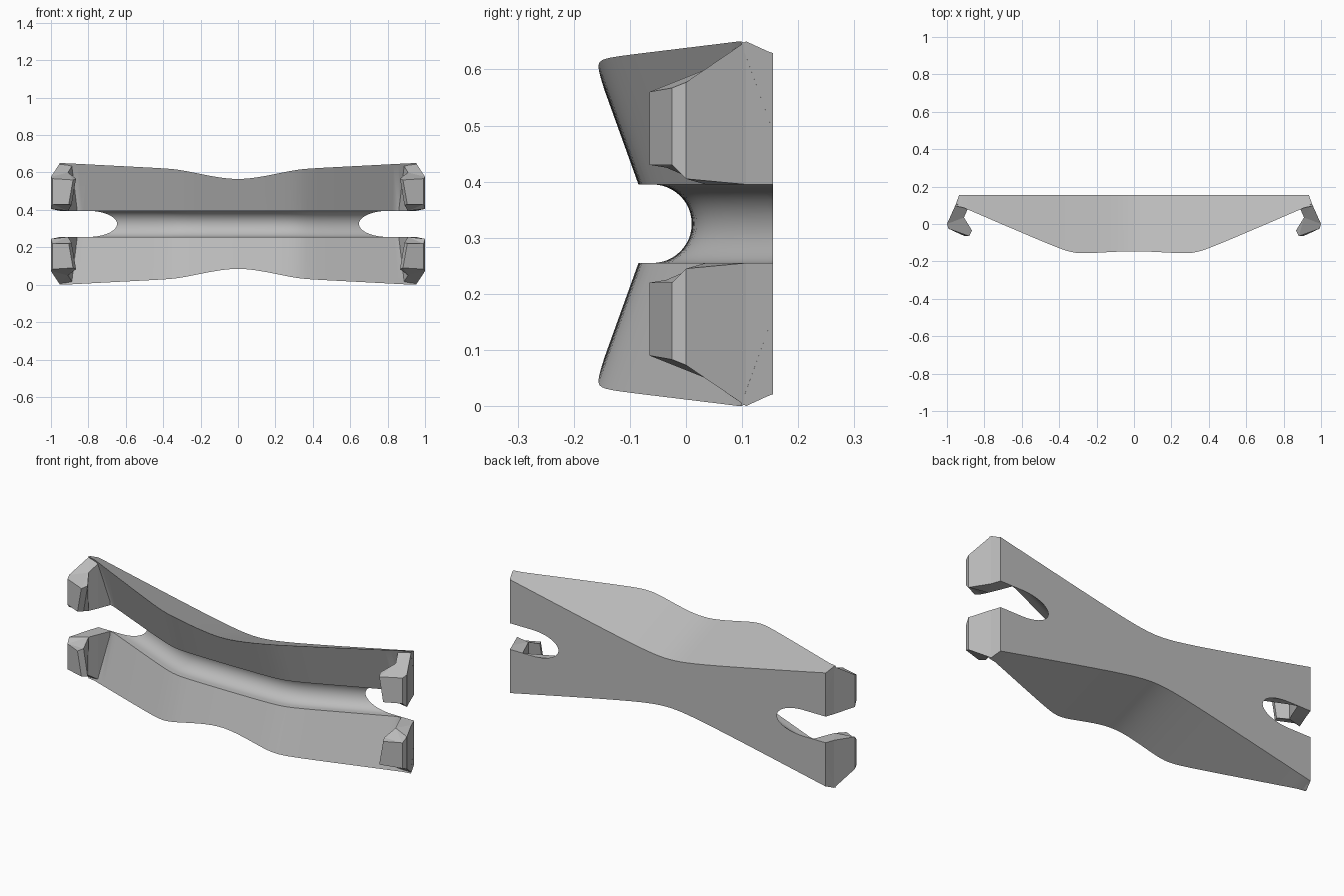
import bpy, bmesh
from math import sqrt, sin, cos, pi, radians

cube = bpy.data.objects.get("Cube")
if cube:
    bpy.data.objects.remove(cube, do_unlink=True)

MID = 0.325      # height of the horizontal symmetry plane
BACK = 0.155     # flat back plane
GROOVE = 0.07    # groove radius
BEVEL, DRAFT = 0.36, 0.37

grey = bpy.data.materials.new("plain grey")
grey.use_nodes = True
colour = (0.5, 0.5, 0.5, 1)
grey.diffuse_color = colour
grey.node_tree.nodes["Principled BSDF"].inputs["Base Color"].default_value = colour


def finish(bm, name):
    bmesh.ops.recalc_face_normals(bm, faces=bm.faces)
    mesh = bpy.data.meshes.new(name)
    bm.to_mesh(mesh)
    bm.free()
    mesh.materials.append(grey)
    obj = bpy.data.objects.new(name, mesh)
    bpy.context.collection.objects.link(obj)
    return obj


def loft(sections, name):
    """Skin a row of matching closed sections and cap both ends."""
    bm = bmesh.new()
    rings = [[bm.verts.new(p) for p in s] for s in sections]
    n = len(rings[0])
    for a, b in zip(rings, rings[1:]):
        for i in range(n):
            j = (i + 1) % n
            bm.faces.new((a[i], a[j], b[j], b[i]))
    bm.faces.new(rings[0])
    bm.faces.new(rings[-1])
    return finish(bm, name)


def groove_edge(x):
    t = abs(x) - 0.325
    return -0.086 + 0.45 * (t + sqrt(t * t + 0.0036)) / 2


def back_half_height(x):
    return 0.102 + 0.214 * sqrt(x * x + 0.0159)


# Waisted body with a shallow V front and drafted top and bottom
END = 0.935
def body_section(x):
    g, hb = groove_edge(x), back_half_height(x)
    h = (hb + DRAFT * (BACK - g) - DRAFT * BEVEL * GROOVE) / (1 - DRAFT * BEVEL)
    front = g - BEVEL * (h - GROOVE)
    inner_y = min(g, 0.15)
    inner_h = GROOVE + (g - inner_y) / BEVEL
    half = [(BACK, hb), (front, h), (inner_y, inner_h)]
    pts = half + [(y, -z) for y, z in reversed(half)]
    lean = 0.36 if abs(x) > END - 0.001 else 0
    side = 1 if x > 0 else -1
    return [(x + side * lean * (BACK - y), y, MID + z) for y, z in pts]


N = 72
body = loft([body_section(END * (2 * i / N - 1)) for i in range(N + 1)], "body")


# Round-bottomed groove that follows the front and breaks out at the ends
def groove_section(x):
    c = groove_edge(x) + 0.025
    arc = [(c + GROOVE * sin(pi * k / 24), GROOVE * cos(pi * k / 24)) for k in range(25)]
    pts = [(-0.6, GROOVE)] + arc + [(-0.6, -GROOVE)]
    return [(x, y, MID + z) for y, z in pts]


cutter = loft([groove_section(1.1 * (2 * i / N - 1)) for i in range(N + 1)], "groove_cutter")
cutter.hide_render = True
cut = body.modifiers.new("groove", "BOOLEAN")
cut.operation, cut.solver, cut.object = "DIFFERENCE", "EXACT", cutter
bpy.context.view_layer.objects.active = body
body.select_set(True)
bpy.ops.object.modifier_apply(modifier=cut.name)
bpy.data.objects.remove(cutter, do_unlink=True)
bpy.ops.object.shade_smooth_by_angle(angle=radians(25))

# Hooks: plan outline as x, y, top height, bottom height, bottom x
HOOK = [
    (0.935, 0.155, 0.628, 0.395, 0.935),
    (0.952, 0.107, 0.65, 0.395, 0.952),
    (1.0, 0.0, 0.577, 0.405, 1.0),
    (0.992, -0.025, 0.567, 0.43, 0.992),
    (0.882, -0.065, 0.56, 0.43, 0.905),
    (0.866, -0.035, 0.567, 0.425, 0.89),
    (0.909, 0.035, 0.6, 0.395, 0.909),
    (0.888, 0.083, 0.634, 0.395, 0.888),
    (0.86, 0.154, 0.608, 0.395, 0.86),
]


def hook(sx, sz, name):
    bm = bmesh.new()
    top = [bm.verts.new((sx * x, y, MID + sz * (t - MID))) for x, y, t, b, bx in HOOK]
    low = [bm.verts.new((sx * bx, y, MID + sz * (b - MID))) for x, y, t, b, bx in HOOK]
    n = len(HOOK)
    for i in range(n):
        j = (i + 1) % n
        bm.faces.new((top[i], top[j], low[j], low[i]))
    caps = [bm.faces.new(top), bm.faces.new(low)]
    bmesh.ops.triangulate(bm, faces=caps)
    finish(bm, name)


for sx, side in ((1, "left"), (-1, "right")):
    for sz, level in ((1, "upper"), (-1, "lower")):
        hook(sx, sz, f"{level}_{side}_hook")
